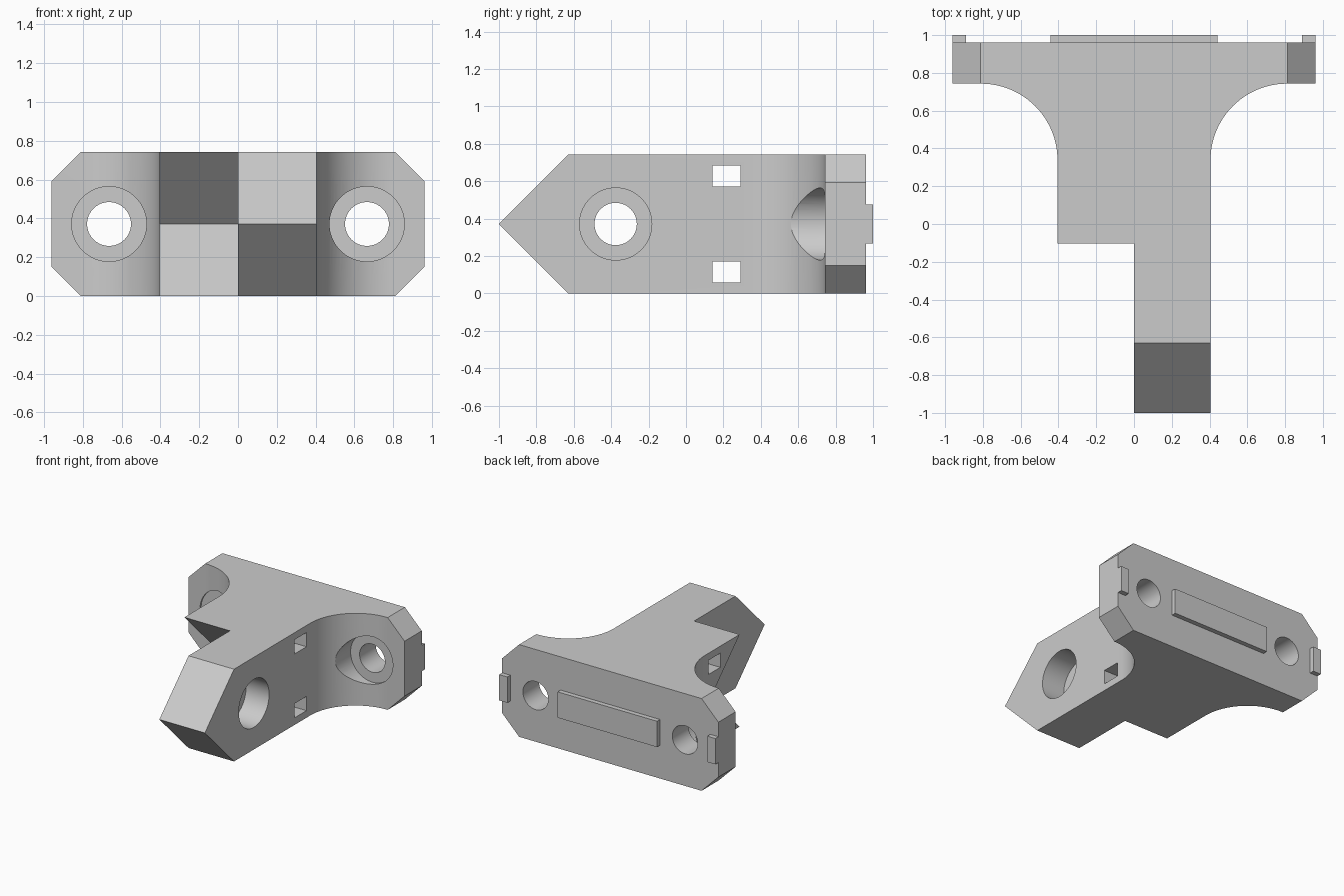
import bpy, bmesh, math

if "Cube" in bpy.data.objects:
    bpy.data.objects.remove(bpy.data.objects["Cube"])

H, MID = 0.742, 0.371          # height and mid height
ARM, EAR, BACK = 0.405, 0.962, 0.962

grey = bpy.data.materials.new("plain grey")
grey.diffuse_color = (0.6, 0.6, 0.6, 1)
grey.use_nodes = True
grey.node_tree.nodes["Principled BSDF"].inputs["Base Color"].default_value = grey.diffuse_color


def prism(name, pts, axis, a, b):
    """Extrude a 2D outline along an axis from a to b."""
    place = {"x": lambda u, v, t: (t, u, v),
             "y": lambda u, v, t: (u, t, v),
             "z": lambda u, v, t: (u, v, t)}[axis]
    bm = bmesh.new()
    lo = [bm.verts.new(place(u, v, a)) for u, v in pts]
    hi = [bm.verts.new(place(u, v, b)) for u, v in pts]
    bm.faces.new(lo)
    bm.faces.new(hi)
    n = len(pts)
    for i in range(n):
        j = (i + 1) % n
        bm.faces.new((lo[i], lo[j], hi[j], hi[i]))
    bmesh.ops.recalc_face_normals(bm, faces=bm.faces)
    me = bpy.data.meshes.new(name)
    bm.to_mesh(me)
    bm.free()
    me.materials.append(grey)
    ob = bpy.data.objects.new(name, me)
    bpy.context.collection.objects.link(ob)
    return ob


def circle(u, v, r, n=64):
    return [(u + r * math.cos(2 * math.pi * i / n),
             v + r * math.sin(2 * math.pi * i / n)) for i in range(n)]


def rect(u0, u1, v0, v1):
    return [(u0, v0), (u1, v0), (u1, v1), (u0, v1)]


# T-shaped body with filleted shoulders
fillet = [(0.81 - 0.405 * math.cos(t), 0.338 + 0.405 * math.sin(t))
          for t in (math.pi / 2 * i / 24 for i in range(25))]
half = [(ARM, -1)] + fillet + [(EAR, 0.743), (EAR, BACK)]
body = prism("bracket_body", half + [(-x, y) for x, y in reversed(half)], "z", 0, H)


def cut(pts, axis, a, b):
    cutter = prism("cutter", pts, axis, a, b)
    cutter.hide_render = True
    mod = body.modifiers.new("cut", "BOOLEAN")
    mod.operation, mod.solver, mod.object = "DIFFERENCE", "EXACT", cutter
    bpy.context.view_layer.objects.active = body
    bpy.ops.object.modifier_apply(modifier=mod.name)
    bpy.data.objects.remove(cutter)


# Pointed arm tip, above and below
for s in (1, -1):
    cut([(-1.1, MID + s * -0.1), (-0.529, MID + s * 0.471), (-1.1, MID + s * 0.471)],
        "x", -0.6, 0.6)

# V-notched left half that receives a matching tip
cut([(-1.2, -0.1), (-0.203, -0.1), (0.268, MID), (-0.203, H + 0.1), (-1.2, H + 0.1)],
    "x", -0.6, 0)

for s in (1, -1):
    # Chamfered ear corners
    for k in (1, -1):
        cut([(s * 0.712, MID + k * 0.471), (s * 1.062, MID + k * 0.121),
             (s * 1.062, MID + k * 0.471)], "y", 0.5, 1.1)
    # Ear screw hole and counterbore
    cut(circle(s * 0.665, MID, 0.193), "y", 0.2, 0.757)
    cut(circle(s * 0.665, MID, 0.113), "y", 0.6, 1.1)
    # Square cable slots through the arm
    z = MID + s * 0.257
    cut(rect(0.142, 0.292, z - 0.057, z + 0.057), "x", -0.6, 0.6)

# Arm cross hole and counterbore
cut(circle(-0.376, MID, 0.193), "x", 0.2, 0.6)
cut(circle(-0.376, MID, 0.113), "x", -0.1, 0.5)

bpy.ops.object.select_all(action="DESELECT")
body.select_set(True)
bpy.context.view_layer.objects.active = body
bpy.ops.object.shade_smooth_by_angle(angle=math.radians(25))

# Locating keys on the back
for name, x0, x1 in (("back_key", -0.442, 0.442),
                     ("left_tab", -EAR, -0.89), ("right_tab", 0.89, EAR)):
    prism(name, rect(x0, x1, 0.267, 0.475), "y", BACK, 1.0)
